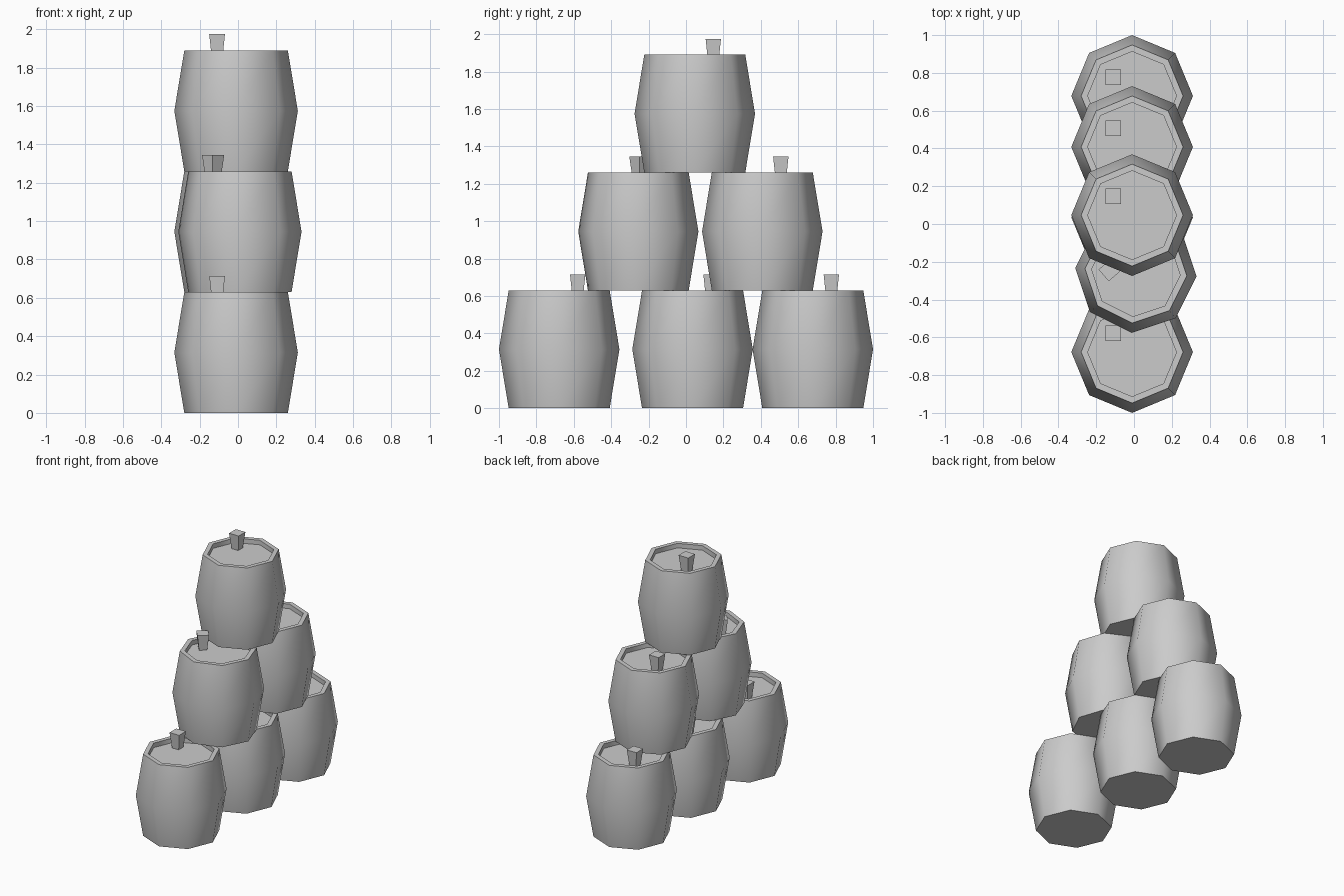
import bpy
import bmesh
from math import cos, sin, pi, radians

cube = bpy.data.objects.get("Cube")
if cube:
    bpy.data.objects.remove(cube, do_unlink=True)

grey = bpy.data.materials.new("barrel grey")
grey.use_nodes = True
colour = (0.6, 0.6, 0.6, 1)
grey.diffuse_color = colour
grey.node_tree.nodes["Principled BSDF"].inputs["Base Color"].default_value = colour


def lathe(name, profile, sides, turn=0.0):
    """Stack polygon rings from (radius, height) pairs and cap both ends."""
    bm = bmesh.new()
    rings = [[bm.verts.new((r * cos(turn + 2 * pi * i / sides),
                            r * sin(turn + 2 * pi * i / sides), z))
              for i in range(sides)] for r, z in profile]
    for low, high in zip(rings, rings[1:]):
        for i in range(sides):
            j = (i + 1) % sides
            bm.faces.new((low[i], low[j], high[j], high[i]))
    bm.faces.new(rings[0][::-1])
    bm.faces.new(rings[-1])
    mesh = bpy.data.meshes.new(name)
    bm.to_mesh(mesh)
    bm.free()
    mesh.materials.append(grey)
    obj = bpy.data.objects.new(name, mesh)
    bpy.context.collection.objects.link(obj)
    return obj


HEIGHT = 0.63
# Bulged staves, flat rim and recessed lid
BARREL = [(0.27, 0), (0.322, HEIGHT / 2), (0.27, HEIGHT),
          (0.235, HEIGHT), (0.235, HEIGHT - 0.035)]
# Square plug, wider at the top
PLUG = [(0.04, HEIGHT - 0.035), (0.058, HEIGHT + 0.085)]


def barrel(name, x, y, row, turn=0):
    body = lathe(name + "_barrel", BARREL, 8)
    body.location = (x, y, row * HEIGHT)
    body.rotation_euler.z = radians(turn)
    bpy.ops.object.select_all(action='DESELECT')
    body.select_set(True)
    bpy.context.view_layer.objects.active = body
    bpy.ops.object.shade_smooth_by_angle(angle=radians(50))

    plug = lathe(name + "_plug", PLUG, 4, pi / 4)
    angle = radians(135 + turn)
    plug.location = (x + 0.14 * cos(angle), y + 0.14 * sin(angle), row * HEIGHT)
    plug.rotation_euler.z = radians(turn)


# Bottom row of three, middle row of two, one on top
barrel("bottom_front", -0.01, -0.678, 0)
barrel("bottom_middle", -0.01, 0.035, 0)
barrel("bottom_back", -0.01, 0.678, 0)
barrel("middle_front", 0.01, -0.255, 1, 41)
barrel("middle_back", -0.01, 0.408, 1)
barrel("top", -0.01, 0.047, 2)
